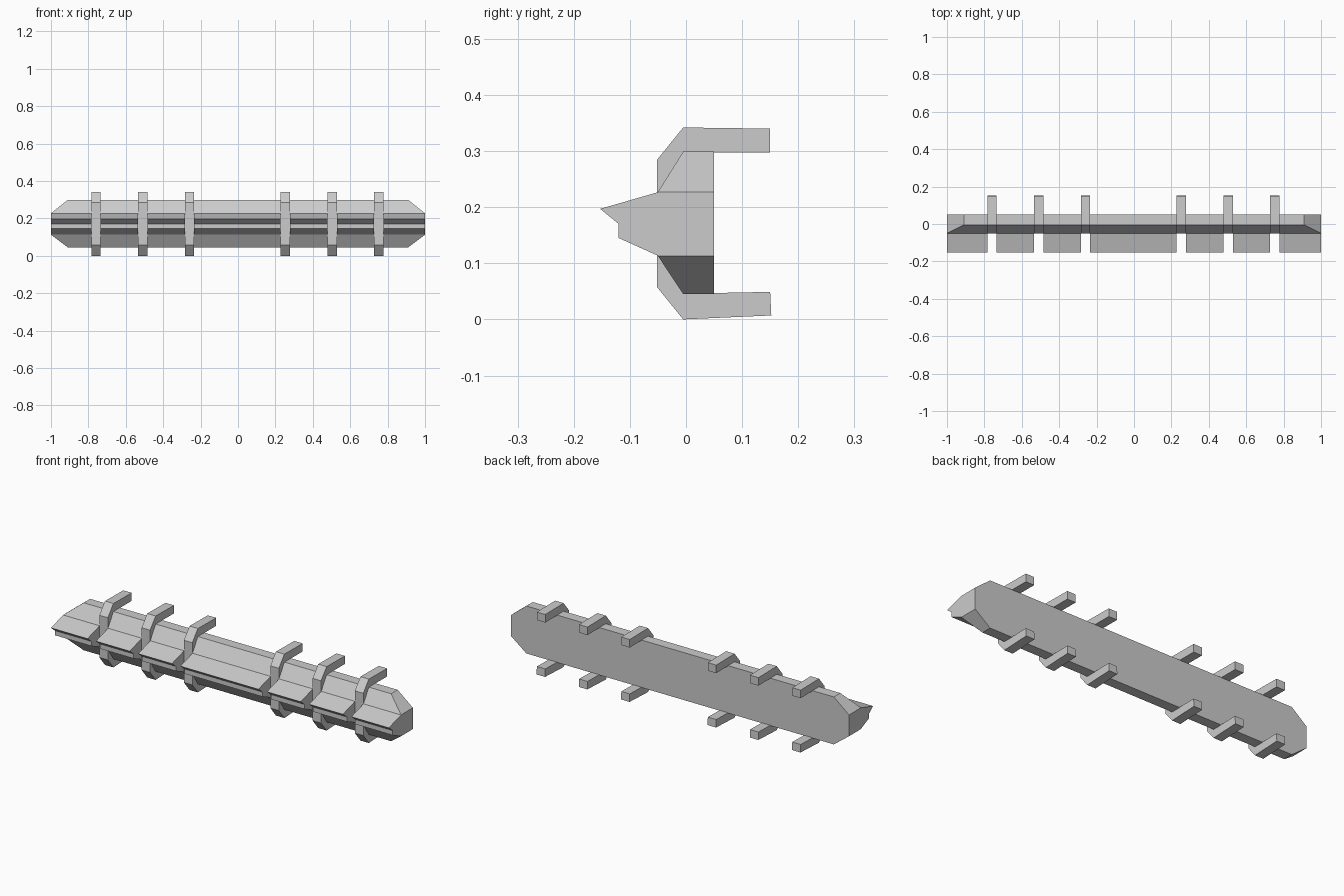
import bpy
import bmesh

if "Cube" in bpy.data.objects:
    bpy.data.objects.remove(bpy.data.objects["Cube"], do_unlink=True)

# Single grey material
GREY = (0.6, 0.6, 0.6, 1.0)
grey = bpy.data.materials.new("plain_grey")
grey.use_nodes = True
grey.diffuse_color = GREY
grey.node_tree.nodes["Principled BSDF"].inputs["Base Color"].default_value = GREY


def finish(bm, name):
    bmesh.ops.recalc_face_normals(bm, faces=bm.faces[:])
    mesh = bpy.data.meshes.new(name)
    bm.to_mesh(mesh)
    bm.free()
    mesh.materials.append(grey)
    obj = bpy.data.objects.new(name, mesh)
    bpy.context.collection.objects.link(obj)
    return obj


def extrude_x(name, profile, x0, x1):
    """Prism from a (y, z) profile between two x positions."""
    bm = bmesh.new()
    face = bm.faces.new([bm.verts.new((x0, y, z)) for y, z in profile])
    ext = bmesh.ops.extrude_face_region(bm, geom=[face])["geom"]
    verts = [v for v in ext if isinstance(v, bmesh.types.BMVert)]
    bmesh.ops.translate(bm, verts=verts, vec=(x1 - x0, 0, 0))
    return finish(bm, name)


# Long body: flat back, bevelled top, bottom and ends
bm = bmesh.new()
for side in (-1, 1):
    for z_mid, z_edge in ((0.227, 0.299), (0.113, 0.045)):
        for y in (-0.05, 0.05):
            bm.verts.new((side, y, z_mid))
        for y in (-0.005, 0.05):
            bm.verts.new((side * 0.91, y, z_edge))
bmesh.ops.convex_hull(bm, input=bm.verts[:])
bmesh.ops.dissolve_limit(bm, angle_limit=0.02, verts=bm.verts[:], edges=bm.edges[:])
finish(bm, "body")

# Clamps wrapping the front of the body, with arms reaching back
clamp_profile = [
    (0.15, 0.34), (-0.005, 0.342), (-0.052, 0.284), (-0.052, 0.058),
    (-0.005, 0.0), (0.152, 0.007), (0.15, 0.049), (0.0, 0.046),
    (-0.03, 0.1), (-0.03, 0.24), (0.0, 0.298), (0.15, 0.297),
]
half = 0.025
centres = [-0.003 + s * d for s in (-1, 1) for d in (0.256, 0.506, 0.756)]
centres.sort()
for i, x in enumerate(centres, 1):
    extrude_x(f"clamp_{i}", clamp_profile, x - half, x + half)

# Protruding front ridge, split into segments between the clamps
ridge_profile = [
    (-0.049, 0.227), (-0.153, 0.197), (-0.12, 0.17),
    (-0.12, 0.145), (-0.049, 0.113),
]
starts = [-1.0] + [x + half for x in centres]
ends = [x - half for x in centres] + [1.0]
for i, (x0, x1) in enumerate(zip(starts, ends), 1):
    extrude_x(f"front_ridge_{i}", ridge_profile, x0, x1)
